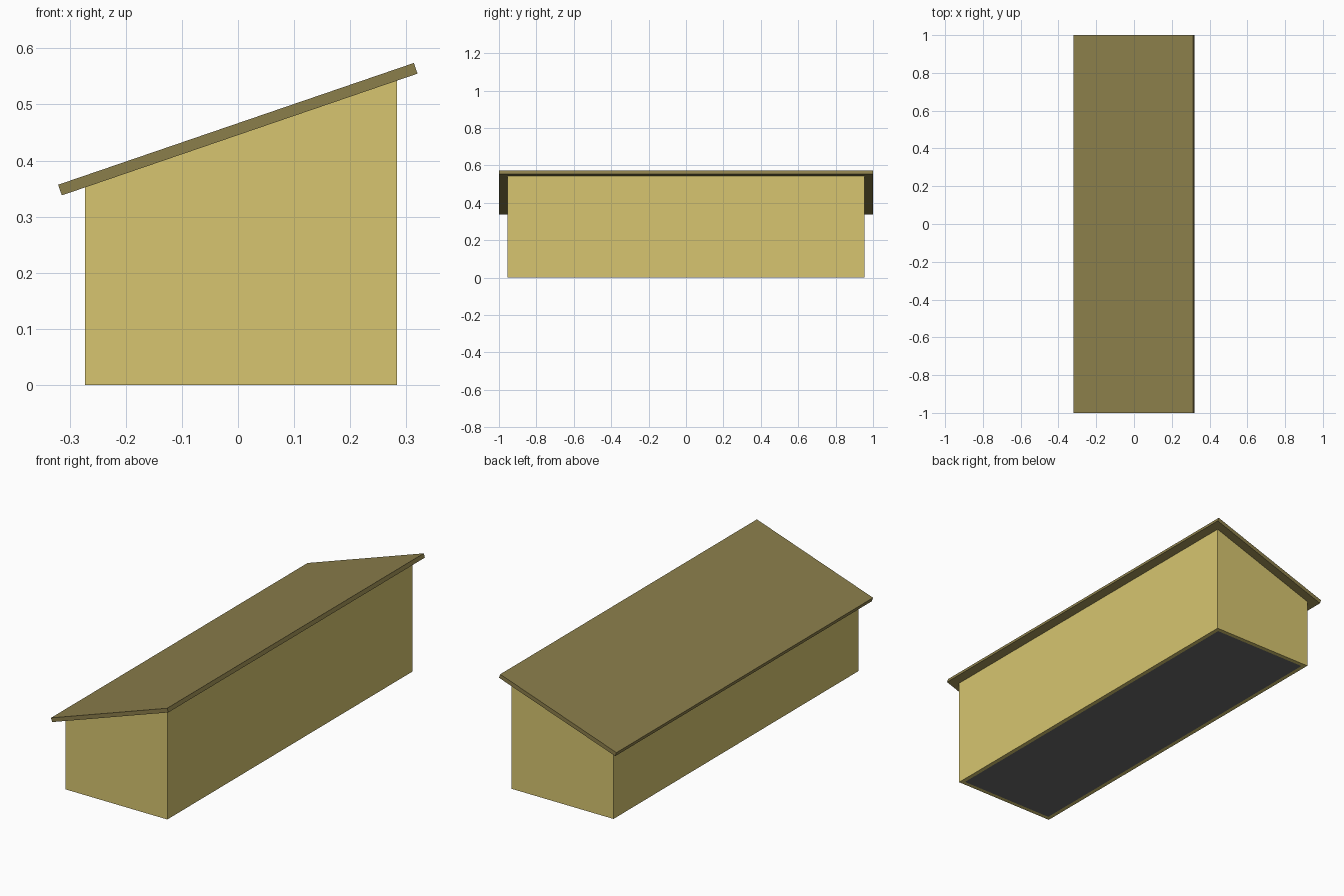
import bpy, bmesh

if "Cube" in bpy.data.objects:
    bpy.data.objects.remove(bpy.data.objects["Cube"])


def material(name, color):
    m = bpy.data.materials.new(name)
    m.diffuse_color = (*color, 1)
    m.use_nodes = True
    m.node_tree.nodes["Principled BSDF"].inputs["Base Color"].default_value = m.diffuse_color
    return m


def prism(name, profile, half_len, mat, capped=True):
    """Extrude an x-z profile along y, optionally leaving the profile's
    bottom and top edges open to form a ring of walls."""
    bm = bmesh.new()
    front = [bm.verts.new((x, -half_len, z)) for x, z in profile]
    back = [bm.verts.new((x, half_len, z)) for x, z in profile]
    bm.faces.new(front)
    bm.faces.new(back[::-1])
    n = len(profile)
    for i in range(n):
        if capped or i % 2:
            j = (i + 1) % n
            bm.faces.new((front[i], back[i], back[j], front[j]))
    bmesh.ops.recalc_face_normals(bm, faces=bm.faces[:])
    mesh = bpy.data.meshes.new(name)
    bm.to_mesh(mesh)
    bm.free()
    mesh.materials.append(mat)
    ob = bpy.data.objects.new(name, mesh)
    bpy.context.collection.objects.link(ob)
    return ob


wall_mat = material("wall_yellow", (0.68, 0.56, 0.16))
roof_mat = material("roof_olive", (0.26, 0.21, 0.07))
floor_mat = material("floor_grey", (0.15, 0.15, 0.15))

X0, X1, HALF_Y, T = -0.273, 0.283, 0.955, 0.02

# Walls: open ring with sloping top, thickened inwards
walls = prism("walls", [(X0, 0), (X1, 0), (X1, 0.543), (X0, 0.353)],
              HALF_Y, wall_mat, capped=False)
solid = walls.modifiers.new("thickness", 'SOLIDIFY')
solid.thickness = T
solid.offset = -1
solid.use_even_offset = True

# Floor slab between the walls
prism("floor", [(X0 + T, 0), (X1 - T, 0), (X1 - T, T), (X0 + T, T)],
      HALF_Y - T, floor_mat)

# Single-slope overhanging roof
prism("roof", [(-0.314, 0.338), (0.320, 0.555), (0.3135, 0.574), (-0.3205, 0.357)],
      1.0, roof_mat)
